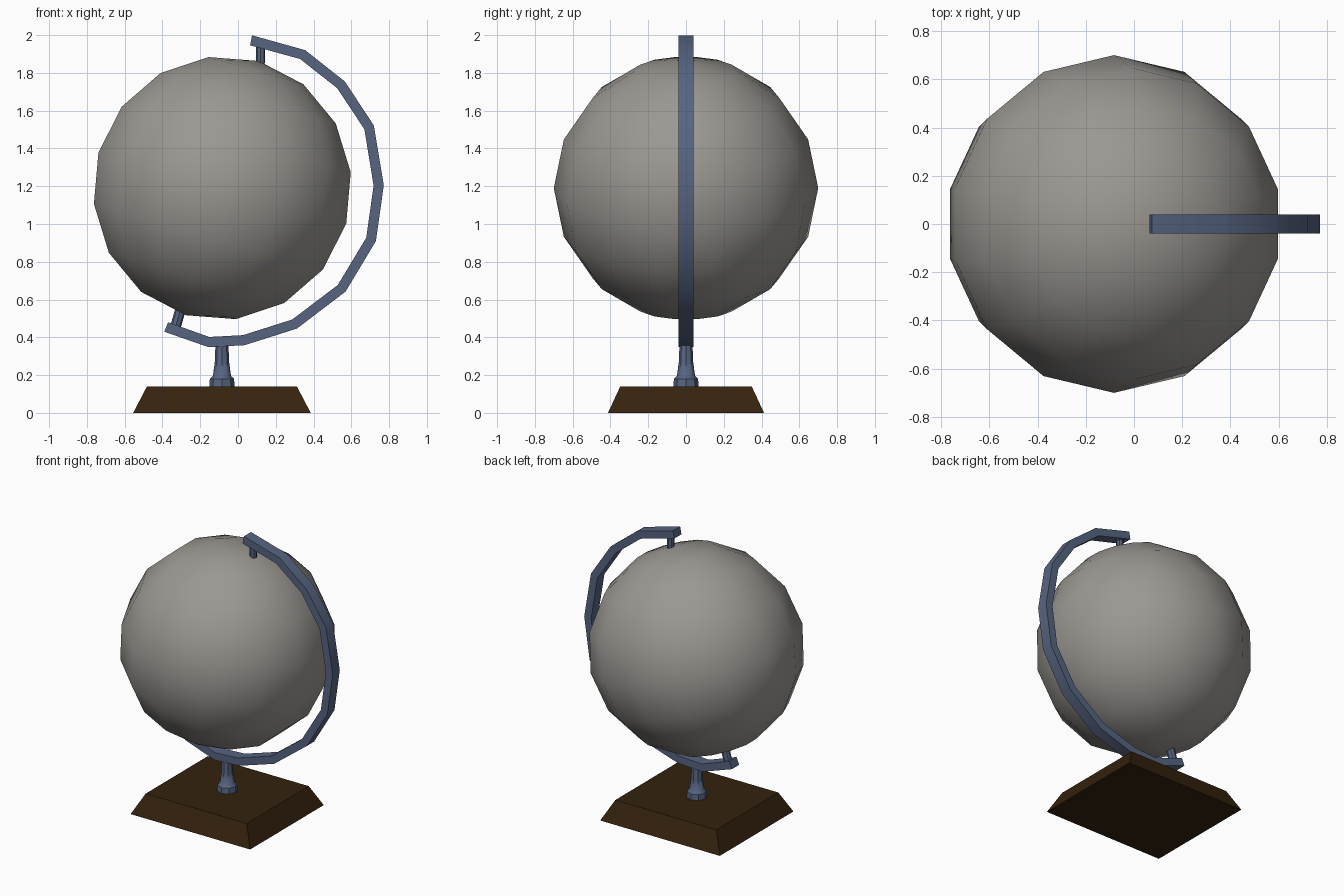
import bpy, bmesh, math
from mathutils import Matrix, Vector

if "Cube" in bpy.data.objects:
    bpy.data.objects.remove(bpy.data.objects["Cube"])

CENTRE = Vector((-0.083, 0, 1.19))
TILT = math.radians(16)


def material(name, rgb):
    m = bpy.data.materials.new(name)
    m.diffuse_color = (*rgb, 1)
    m.use_nodes = True
    m.node_tree.nodes["Principled BSDF"].inputs["Base Color"].default_value = m.diffuse_color
    return m


GREY = material("warm grey", (0.33, 0.315, 0.29))
STEEL = material("steel blue", (0.095, 0.13, 0.22))
WOOD = material("dark wood", (0.035, 0.016, 0.004))


def add(name, bm, mat, smooth=None):
    bmesh.ops.recalc_face_normals(bm, faces=bm.faces)
    me = bpy.data.meshes.new(name)
    bm.to_mesh(me)
    bm.free()
    me.materials.append(mat)
    ob = bpy.data.objects.new(name, me)
    bpy.context.collection.objects.link(ob)
    if smooth:
        bpy.ops.object.select_all(action='DESELECT')
        bpy.context.view_layer.objects.active = ob
        ob.select_set(True)
        bpy.ops.object.shade_smooth_by_angle(angle=math.radians(smooth))
    return ob


def loft(rings):
    """Skin equal-length closed rings and cap both ends."""
    bm = bmesh.new()
    vs = [[bm.verts.new(p) for p in r] for r in rings]
    n = len(vs[0])
    for a, b in zip(vs, vs[1:]):
        for i in range(n):
            j = (i + 1) % n
            bm.faces.new((a[i], a[j], b[j], b[i]))
    bm.faces.new(vs[0])
    bm.faces.new(vs[-1])
    return bm


def turned(start, axis, profile, sides=8):
    """Rings of (distance, radius) along an axis."""
    q = Vector((0, 0, 1)).rotation_difference(Vector(axis))
    return loft([[Vector(start) + q @ Vector((r * math.cos(t), r * math.sin(t), d))
                  for t in (2 * math.pi * i / sides for i in range(sides))]
                 for d, r in profile])


# Globe: low-poly ball on a tilted axis
bm = bmesh.new()
bmesh.ops.create_uvsphere(bm, u_segments=14, v_segments=8, radius=0.70,
                          matrix=Matrix.Translation(CENTRE) @ Matrix.Rotation(TILT, 4, 'Y'))
add("globe", bm, GREY, 60)

# Curved arm: flat bar swept round the globe (angle, outer radius)
arc = [(79, .824), (59, .852), (41, .86), (22.5, .868), (1, .855), (-19, .86),
       (-40, .852), (-62, .842), (-82, .84), (-95, .845), (-112, .82)]
rings = []
for deg, r in arc:
    t = math.radians(deg)
    d = Vector((math.cos(t), 0, math.sin(t)))
    rings.append([CENTRE + d * rr + Vector((0, y, 0))
                  for rr, y in ((r, -.04), (r, .04), (r - .054, .04), (r - .054, -.04))])
add("curved_arm", loft(rings), STEEL, 35)

# Pivot pins at the poles
axis = (math.sin(TILT), 0, math.cos(TILT))
add("top_pin", turned((0.12, 0, 1.85), (0, 0, 1), [(0, .024), (.12, .024)]), STEEL, 40)
add("bottom_pin", turned((-0.335, 0, 0.44), axis, [(0, .028), (.11, .028)]), STEEL, 40)

# Stem with a collar at its foot
add("stem", turned((-0.085, 0, 0.13), (0, 0, 1),
                   [(0, .068), (.05, .064), (.065, .048), (.14, .038), (.24, .034)]), STEEL, 40)

# Tapered plinth
plinth = [[(-.085 + sx * hx, sy * hy, z) for sx, sy in ((-1, -1), (1, -1), (1, 1), (-1, 1))]
          for hx, hy, z in ((.47, .413, 0), (.397, .348, .14))]
add("plinth", loft(plinth), WOOD)
